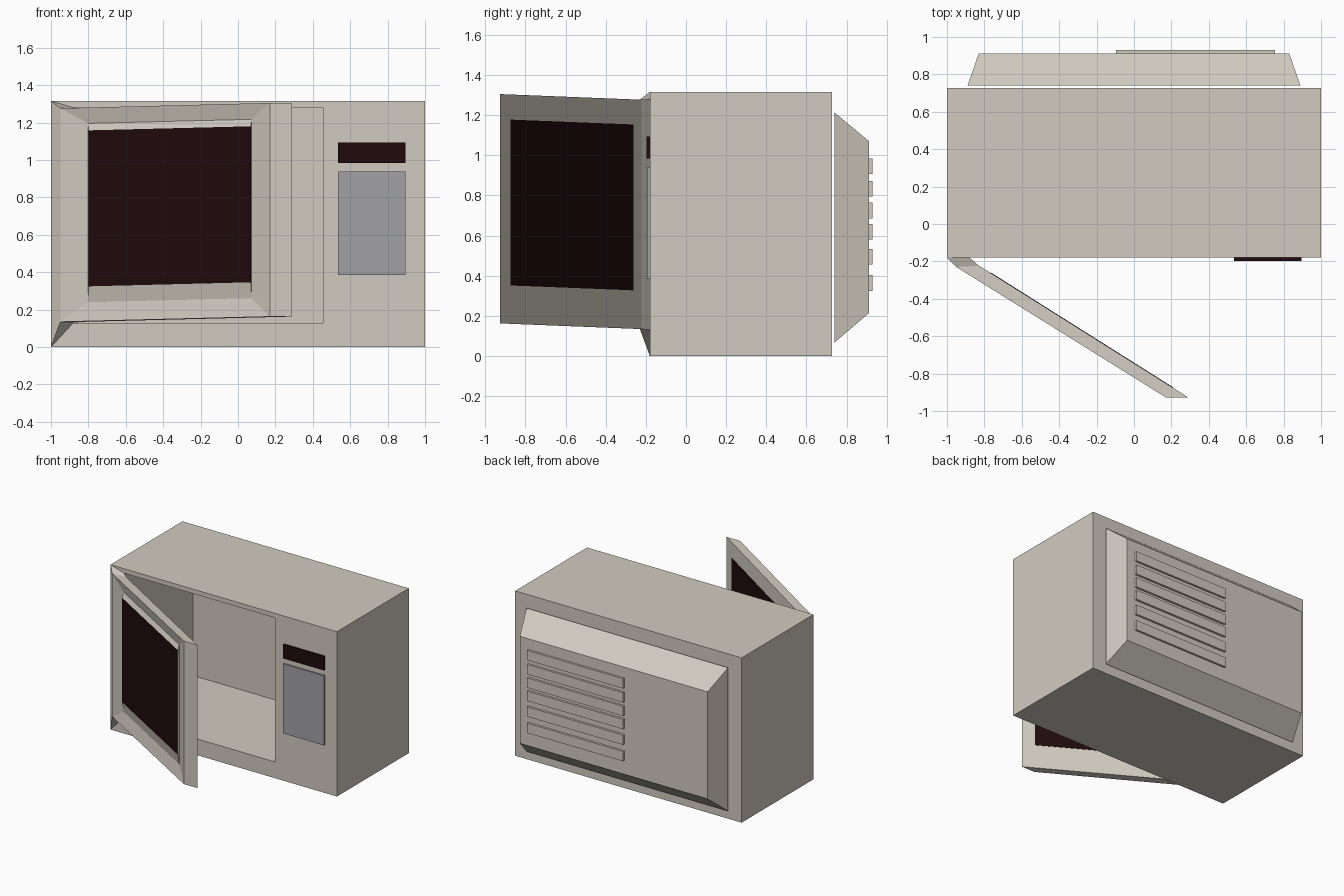
import bpy, bmesh

if "Cube" in bpy.data.objects:
    bpy.data.objects.remove(bpy.data.objects["Cube"])


def material(name, rgb):
    m = bpy.data.materials.new(name)
    m.diffuse_color = (*rgb, 1)
    m.use_nodes = True
    m.node_tree.nodes["Principled BSDF"].inputs["Base Color"].default_value = m.diffuse_color
    return m


CREAM = material("cream", (0.64, 0.60, 0.53))
DARK = material("dark glass", (0.014, 0.003, 0.004))
GREY = material("keypad grey", (0.36, 0.36, 0.38))


def loft(name, rings, mat, end_mat=None):
    """Bridge four-cornered rings in order and cap both ends."""
    bm = bmesh.new()
    vs = [[bm.verts.new(p) for p in r] for r in rings]
    for a, b in zip(vs, vs[1:]):
        for i in range(4):
            j = (i + 1) % 4
            bm.faces.new((a[i], a[j], b[j], b[i]))
    bm.faces.new(vs[0])
    end = bm.faces.new(vs[-1])
    bmesh.ops.recalc_face_normals(bm, faces=bm.faces)
    me = bpy.data.meshes.new(name)
    me.materials.append(mat)
    if end_mat:
        me.materials.append(end_mat)
        end.material_index = 1
    bm.to_mesh(me)
    bm.free()
    ob = bpy.data.objects.new(name, me)
    bpy.context.collection.objects.link(ob)
    return ob


def rect(y, x0, x1, z0, z1):
    return [(x0, y, z0), (x1, y, z0), (x1, y, z1), (x0, y, z1)]


def door_point(u, t, z):
    """u runs hinge to free edge, t runs outer to inner face."""
    return (-0.95 + 1.12 * u + 0.12 * t,
            -0.23 - 0.697 * u + 0.008 * t * (1 - u),
            z + 0.028 * u)


def door_rect(t, u0, u1, z0, z1):
    return [door_point(u, t, z) for u, z in ((u0, z0), (u1, z0), (u1, z1), (u0, z1))]


# Cabinet with its open cooking cavity
loft("cabinet", [
    rect(0.727, -1, 1, 0, 1.316),
    rect(-0.18, -1, 1, 0, 1.316),
    rect(-0.18, -0.88, 0.455, 0.13, 1.28),
    rect(0.69, -0.88, 0.455, 0.13, 1.28)], CREAM)

# Open door: dished frame around a raised dark window
loft("door", [
    door_rect(1, 0, 1, 0.135, 1.277),
    door_rect(0, 0, 1, 0.135, 1.277),
    door_rect(0.30, 0.10, 0.88, 0.237, 1.193),
    door_rect(0.05, 0.129, 0.905, 0.321, 1.155)], CREAM, DARK)
loft("door_inner_window", [
    door_rect(1.0, 0.055, 0.925, 0.326, 1.152),
    door_rect(1.04, 0.055, 0.925, 0.326, 1.152)], DARK)

# Flared hinge joining the cabinet corner to the door
loft("door_hinge", [
    [(-1, -0.18, 0), (-0.88, -0.18, 0.13), (-0.88, -0.18, 1.28), (-1, -0.18, 1.316)],
    [door_point(0, t, z) for t, z in ((0, 0.135), (1, 0.135), (1, 1.277), (0, 1.277))]],
    CREAM)

# Control panel plates
for name, z0, z1, y, mat in (("display", 0.985, 1.095, -0.197, DARK),
                             ("keypad", 0.385, 0.94, -0.194, GREY)):
    loft(name, [rect(-0.18, 0.535, 0.895, z0, z1), rect(y, 0.535, 0.895, z0, z1)], mat)

# Tapered rear housing
loft("rear_housing", [
    rect(0.74, -0.89, 0.89, 0.068, 1.213),
    rect(0.912, -0.83, 0.83, 0.215, 1.07)], CREAM)

# Rear vent slats
for i, z in enumerate((0.945, 0.833, 0.725, 0.62, 0.495, 0.364)):
    loft(f"vent_slat_{i + 1}", [rect(y, -0.095, 0.755, z - 0.039, z + 0.039)
                                for y in (0.912, 0.929)], CREAM)
